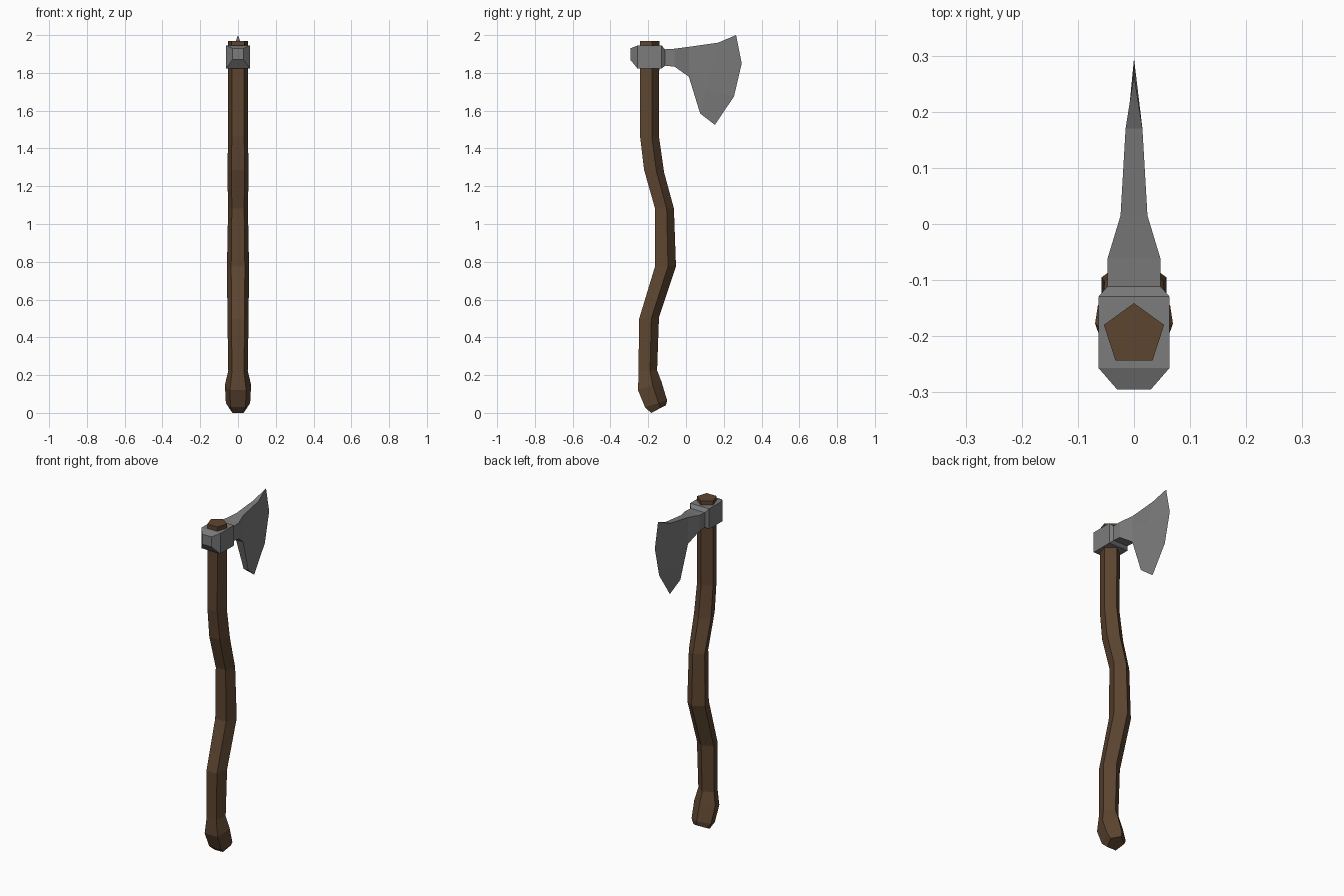
import bpy, bmesh, math

if "Cube" in bpy.data.objects:
    bpy.data.objects.remove(bpy.data.objects["Cube"])


def material(name, rgb):
    m = bpy.data.materials.new(name)
    m.diffuse_color = (*rgb, 1)
    m.use_nodes = True
    m.node_tree.nodes["Principled BSDF"].inputs["Base Color"].default_value = m.diffuse_color
    return m


def loft(name, rings, mat, cap_end=True):
    """Skin a list of equal-length vertex rings into a flat-shaded solid."""
    bm = bmesh.new()
    vs = [[bm.verts.new(p) for p in r] for r in rings]
    n = len(vs[0])
    for a, b in zip(vs, vs[1:]):
        for i in range(n):
            j = (i + 1) % n
            bm.faces.new((a[i], a[j], b[j], b[i]))
    bm.faces.new(vs[0])
    if cap_end:
        bm.faces.new(vs[-1])
    bmesh.ops.remove_doubles(bm, verts=bm.verts, dist=1e-4)
    bmesh.ops.recalc_face_normals(bm, faces=bm.faces)
    me = bpy.data.meshes.new(name)
    bm.to_mesh(me)
    bm.free()
    me.materials.append(mat)
    ob = bpy.data.objects.new(name, me)
    bpy.context.collection.objects.link(ob)
    return ob


wood = material("brown wood", (0.11, 0.06, 0.03))
steel = material("grey steel", (0.2, 0.2, 0.2))


# Handle: pentagon rings, given by the middle of the flat back and the front point
def pentagon(yb, zb, yf, zf):
    r = math.hypot(yf - yb, zf - zb) / (1 + math.cos(math.pi / 5))
    ring = []
    for k in range(5):
        a = 2 * math.pi * k / 5
        t = (math.cos(a) + math.cos(math.pi / 5)) / (1 + math.cos(math.pi / 5))
        ring.append((r * math.sin(a), yb + t * (yf - yb), zb + t * (zf - zb)))
    return ring


handle_path = [
    (-.185, .0, -.106, .04), (-.217, .03, -.10, .066),
    (-.254, .12, -.13, .165), (-.251, .22, -.153, .225),
    (-.249, .495, -.143, .505), (-.164, .775, -.053, .775),
    (-.164, 1.082, -.064, 1.082), (-.222, 1.287, -.116, 1.273),
    (-.243, 1.463, -.143, 1.463), (-.243, 1.97, -.141, 1.97),
]
loft("handle", [pentagon(*p) for p in handle_path], wood)


# Axe head: sections given by half width, top (y, z) and bottom (y, z)
def section(hx, yt, zt, yb, zb):
    side = [(yt + t * (yb - yt), zt + t * (zb - zt)) for t in (0, .33, .67, 1)]
    return [(hx, y, z) for y, z in side] + [(-hx, y, z) for y, z in reversed(side)]


sections = [section(*s) for s in (
    (.03, -.295, 1.93, -.295, 1.87),      # poll
    (.063, -.257, 1.945, -.257, 1.823),   # collar
    (.063, -.129, 1.945, -.129, 1.823),
    (.047, -.111, 1.925, -.111, 1.838),   # neck
    (.047, -.061, 1.928, -.061, 1.833),
    (.024, .015, 1.938, .015, 1.78),      # blade
    (.015, .17, 1.96, .075, 1.585),
)]
edge = [(0, .265, 2.0), (0, .295, 1.85), (0, .254, 1.675), (0, .153, 1.525)]
sections.append(edge + edge[::-1])        # sharp cutting edge
loft("axe_head", sections, steel, cap_end=False)
